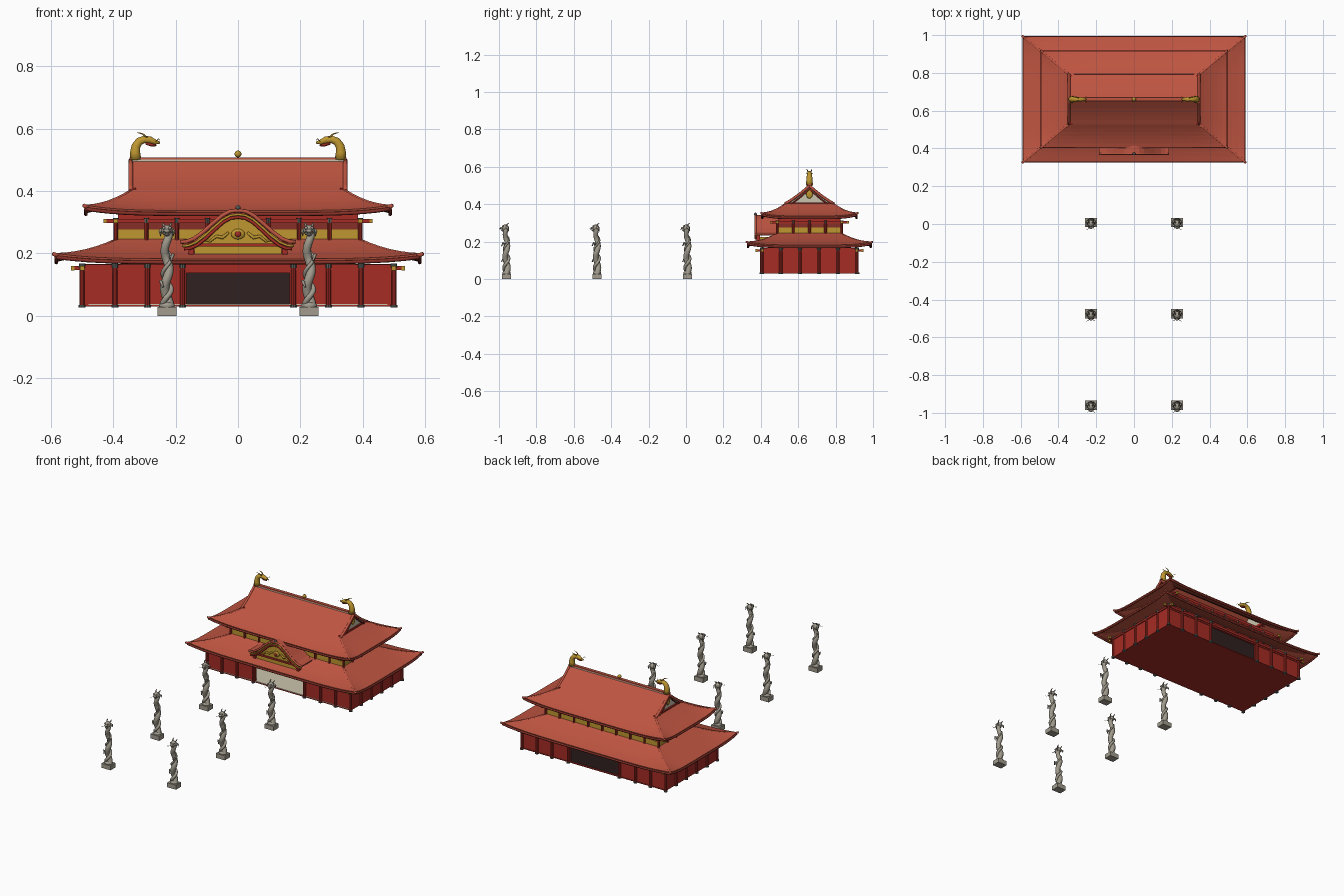
import bpy, bmesh, math
from mathutils import Vector

if "Cube" in bpy.data.objects:
    bpy.data.objects.remove(bpy.data.objects["Cube"])

Y = 0.66  # centre of the hall in y


def mat(name, r, g, b):
    m = bpy.data.materials.new(name)
    m.diffuse_color = (r, g, b, 1)
    m.use_nodes = True
    m.node_tree.nodes["Principled BSDF"].inputs["Base Color"].default_value = m.diffuse_color
    return m


ROOF = mat("roof_red", .52, .09, .053)
RED = mat("lacquer_red", .38, .025, .018)
TRIM = mat("dark_red", .24, .03, .02)
GOLD = mat("gold", .52, .31, .03)
STONE = mat("stone", .36, .33, .27)
DARK = mat("dark_wood", .03, .015, .015)
PALE = mat("pale_plaster", .6, .55, .42)
CAP = mat("bracket_grey", .09, .1, .09)


def finish(name, bm, m, thick=0, smooth=False):
    bmesh.ops.remove_doubles(bm, verts=bm.verts, dist=1e-5)
    bmesh.ops.recalc_face_normals(bm, faces=bm.faces)
    me = bpy.data.meshes.new(name)
    bm.to_mesh(me)
    bm.free()
    ob = bpy.data.objects.new(name, me)
    bpy.context.collection.objects.link(ob)
    me.materials.append(m)
    if smooth:
        me.shade_smooth()
    if thick:
        s = ob.modifiers.new("thickness", 'SOLIDIFY')
        s.thickness = thick
        s.offset = 0
    return ob


def box(name, x0, x1, y0, y1, z0, z1, m):
    bm = bmesh.new()
    bmesh.ops.create_cube(bm, size=1)
    for v in bm.verts:
        v.co = ((x0 + x1) / 2 + v.co.x * (x1 - x0), (y0 + y1) / 2 + v.co.y * (y1 - y0),
                (z0 + z1) / 2 + v.co.z * (z1 - z0))
    return finish(name, bm, m)


def ball(name, c, s, m):
    bm = bmesh.new()
    bmesh.ops.create_uvsphere(bm, u_segments=12, v_segments=8, radius=1)
    for v in bm.verts:
        v.co = Vector(c) + Vector((v.co.x * s[0], v.co.y * s[1], v.co.z * s[2]))
    return finish(name, bm, m, smooth=True)


def post(name, x, y, z0, z1, r, m):
    bm = bmesh.new()
    bmesh.ops.create_cone(bm, segments=10, radius1=r, radius2=r, depth=z1 - z0, cap_ends=True)
    bmesh.ops.translate(bm, verts=bm.verts, vec=(x, y, (z0 + z1) / 2))
    return finish(name, bm, m)


# tube through points, with a radius for each point (or one for all)
def tube(name, pts, r, m, sides=2):
    cu = bpy.data.curves.new(name, 'CURVE')
    cu.dimensions = '3D'
    cu.bevel_depth = 1
    cu.bevel_resolution = sides
    cu.use_fill_caps = True
    sp = cu.splines.new('POLY')
    sp.points.add(len(pts) - 1)
    for i, p in enumerate(pts):
        sp.points[i].co = (*p, 1)
        sp.points[i].radius = r[i] if isinstance(r, (list, tuple)) else r
    tmp = bpy.data.objects.new(name, cu)
    bm = bmesh.new()
    me = tmp.to_mesh()
    bm.from_mesh(me)
    tmp.to_mesh_clear()
    bpy.data.objects.remove(tmp)
    return finish(name, bm, m, smooth=True)


def sheet(bm, f, n, k):
    g = [[bm.verts.new(f(i / n, j / k)) for j in range(k + 1)] for i in range(n + 1)]
    for i in range(n):
        for j in range(k):
            bm.faces.new((g[i][j], g[i + 1][j], g[i + 1][j + 1], g[i][j + 1]))


# hipped skirt roof with swept-up corners, hip ridges and an eave edge
def skirt(name, ex, ey, ez, ix, iy, iz, lift):
    def at(t, s, side):
        w, d = ex + (ix - ex) * s, ey + (iy - ey) * s
        z = ez + (iz - ez) * (.6 * s + .4 * s * s) + lift * abs(t) ** 5 * (1 - s) ** 2
        return [(t * w, Y - d, z), (w, Y + t * d, z), (-t * w, Y + d, z), (-w, Y - t * d, z)][side]
    bm = bmesh.new()
    for side in range(4):
        sheet(bm, lambda u, s: at(2 * u - 1, s, side), 24, 6)
    finish(name, bm, ROOF, .01)
    for side in range(4):
        hip = [Vector(at(1, j / 6, side)) for j in range(7)]
        out = hip[0] + (hip[0] - hip[1]) * .3
        out.z = hip[0].z + .004
        tube(name + "_hip_ridge", [out] + hip, .0065, ROOF)
        tube(name + "_eave_edge", [Vector(at(i / 12 - 1, 0, side)) - Vector((0, 0, .007)) for i in range(25)], .006, TRIM)


skirt("lower_roof", .583, .328, .178, .39, .17, .242, .017)
skirt("upper_roof", .488, .252, .333, .343, .13, .40, .017)


# straight tie beams crossing at the corners, gold at the tips
def tie_frame(name, hx, hy, z, ov):
    for s in (-1, 1):
        box(name, -hx - ov, hx + ov, Y + s * hy - .006, Y + s * hy + .006, z - .006, z + .006, RED)
        box(name, s * hx - .006, s * hx + .006, Y - hy - ov, Y + hy + ov, z - .006, z + .006, RED)
        for q in (-1, 1):
            a = s * (hx + ov)
            b = Y + q * hy
            box(name + "_gold_tip", a - .005, a + .005, b - .007, b + .007, z - .007, z + .007, GOLD)
            a, b = s * hx, Y + q * (hy + ov)
            box(name + "_gold_tip", a - .007, a + .007, b - .005, b + .005, z - .007, z + .007, GOLD)


tie_frame("lower_tie_beam", .50, .253, .153, .03)
tie_frame("upper_tie_beam", .392, .172, .304, .035)

# lower storey: floor, walls, lintels, dark back screen
box("floor_slab", -.5, .5, Y - .255, Y + .255, .03, .035, RED)
box("floor_mat", -.48, .48, Y - .253, Y + .24, .035, .038, PALE)
box("ceiling", -.49, .49, Y - .25, Y + .25, .16, .166, TRIM)
box("back_screen", -.17, .17, Y + .238, Y + .244, .035, .145, DARK)
for s in (-1, 1):
    box("side_wall", s * .495 - .005, s * .495 + .005, Y - .25, Y + .25, .03, .165, RED)
    box("lintel", -.5, .5, Y + s * .249 - .006, Y + s * .249 + .006, .138, .165, RED)
    for q in (-1, 1):
        x0, x1 = sorted((q * .165, q * .5))
        box("bay_wall", x0, x1, Y + s * .247 - .005, Y + s * .247 + .005, .03, .15, RED)

# upper storey core
box("upper_wall", -.385, .385, Y - .165, Y + .165, .22, .335, RED)
box("upper_plinth_beam", -.392, .392, Y - .172, Y + .172, .225, .24, RED)
box("upper_head_beam", -.392, .392, Y - .172, Y + .172, .277, .297, TRIM)
box("upper_gold_panels", -.388, .388, Y - .168, Y + .168, .238, .28, GOLD)


def column(name, x, y, z0, z1, r):
    post(name, x, y, z0 + .006, z1, r, RED)
    post(name + "_foot", x, y, z0, z0 + .008, r * 1.35, CAP)
    post(name + "_capital", x, y, z1 - .007, z1 + .008, r * 1.25, CAP)


# columns around both storeys
for s in (-1, 1):
    for x in (-.5, -.395, -.29, -.178, .178, .29, .395, .5):
        column("lower_column", x, Y + s * .255, .026, .16, .0085)
    for i in range(1, 5):
        column("lower_column", s * .5, Y - .255 + .102 * i, .026, .16, .0085)
    for i in range(9):
        column("upper_column", -.392 + .098 * i, Y + s * .172, .23, .305, .007)
    for i in range(1, 4):
        column("upper_column", s * .392, Y - .172 + .086 * i, .23, .305, .007)

# upper gable roof, ridge beam, gable ends
bm = bmesh.new()
slope = lambda v: .497 - .097 * (1.25 * v - .25 * v * v)
for s in (-1, 1):
    sheet(bm, lambda u, v: (-.345 + .69 * u, Y + s * .13 * v, slope(v)), 1, 6)
finish("gable_roof", bm, ROOF, .008)
box("main_ridge", -.345, .345, Y - .008, Y + .008, .49, .503, PALE)
box("ridge_cap", -.348, .348, Y - .01, Y + .01, .501, .508, ROOF)
for s in (-1, 1):
    bm = bmesh.new()
    bm.faces.new([bm.verts.new((s * .332, Y + a, z)) for a, z in ((-.125, .40), (.125, .40), (0, .492))])
    finish("gable_panel", bm, PALE, .004)
    box("gable_sill", s * .335 - .008, s * .335 + .008, Y - .13, Y + .13, .395, .41, RED)
    ball("gable_gold_pendant", (s * .338, Y, .455), (.006, .018, .024), GOLD)
    for q in (-1, 1):
        tube("verge_ridge", [(s * .344, Y + q * .132 * j / 6, slope(j / 6) + .002) for j in range(7)], .0075, ROOF)
        tube("verge_board", [(s * .345, Y + q * .122 * j / 6, slope(j / 6) - .014) for j in range(7)], .004, RED)

    # gold ridge-end beasts looking inwards
    P = [(.328, .50), (.330, .525), (.327, .545), (.316, .560), (.300, .566), (.282, .564), (.264, .557), (.250, .555)]
    tube("ridge_beast_neck", [(s * x, Y, z) for x, z in P], [.019, .017, .015, .0135, .0125, .012, .008, .003], GOLD, 3)
    tube("ridge_beast_jaw", [(s * .295, Y, .556), (s * .277, Y, .549), (s * .262, Y, .546)], [.007, .006, .002], RED)
    for q in (-1, 1):
        tube("ridge_beast_horn", [(s * .292, Y + q * .007, .572), (s * .305, Y + q * .012, .583), (s * .322, Y + q * .014, .588)], [.003, .0025, .001], GOLD)
        tube("ridge_beast_whisker", [(s * .265, Y + q * .006, .558), (s * .255, Y + q * .014, .568), (s * .25, Y + q * .018, .562)], .001, GOLD)
ball("ridge_jewel", (0, Y, .519), (.011, .011, .011), GOLD)

# front porch gable with an undulating roof line
half = [(0, .338), (.025, .335), (.05, .322), (.08, .297), (.11, .270), (.14, .248), (.165, .238), (.185, .237)]
line = [(-x, z) for x, z in half[:0:-1]] + half
yf = .372
bm = bmesh.new()
for (a, za), (b, zb) in zip(line, line[1:]):
    bm.faces.new([bm.verts.new(p) for p in ((a, yf, za), (b, yf, zb), (b, .50, zb), (a, .50, za))])
finish("porch_roof", bm, ROOF, .007)
for dz, k, r, m in ((0, 1, .0065, ROOF), (-.013, .97, .004, GOLD), (-.022, .94, .005, RED)):
    tube("porch_verge", [(x * k, yf, z + dz) for x, z in line], r, m)
bm = bmesh.new()
bm.faces.new([bm.verts.new((x * .92, .385, z - .016)) for x, z in line])
finish("porch_gable_panel", bm, GOLD, .004)
box("porch_beam", -.16, .16, .376, .392, .222, .232, RED)
box("porch_gold_frieze", -.14, .14, .383, .47, .188, .224, GOLD)
for s in (-1, 1):
    box("porch_post", s * .15 - .009, s * .15 + .009, .377, .395, .185, .24, RED)
    tube("porch_scroll", [(s * (.03 + .02 * i), .381, .262 - .006 * i + .005 * (-1) ** i) for i in range(5)], [.004, .006, .005, .004, .002], GOLD)
ball("porch_rosette", (0, .380, .262), (.022, .007, .017), GOLD)
ball("porch_rosette_centre", (0, .374, .262), (.010, .005, .009), RED)
ball("porch_finial", (0, yf, .347), (.008, .008, .008), CAP)


# stone pillars, each a pair of coiled beasts' bodies rising to a horned head
def coil(px, py, r, turns, z0, z1, ph, n=48):
    return [(px + r * math.cos(ph + turns * 2 * math.pi * i / n),
             py + r * math.sin(ph + turns * 2 * math.pi * i / n), z0 + (z1 - z0) * i / n) for i in range(n + 1)]


for px in (-.228, .228):
    for py in (.008, -.476, -.96):
        box("pillar_base", px - .031, px + .031, py - .025, py + .025, 0, .028, STONE)
        ball("pillar_rock", (px, py, .032), (.026, .022, .014), STONE)
        tube("pillar_body", coil(px, py, .007, 2, .03, .268, 0), [.0165 - .004 * i / 48 for i in range(49)], STONE, 3)
        tube("pillar_coil", coil(px, py, .0135, 2, .035, .235, math.pi), [.010 - .006 * i / 48 for i in range(49)], STONE, 2)
        ball("pillar_head", (px, py - .006, .274), (.018, .019, .018), STONE)
        ball("pillar_snout", (px, py - .024, .272), (.010, .012, .007), STONE)
        ball("pillar_jaw", (px, py - .018, .259), (.008, .011, .004), STONE)
        for s in (-1, 1):
            ball("pillar_eye", (px + s * .010, py - .020, .282), (.005, .005, .005), STONE)
            tube("pillar_horn", [(px + s * .008, py - .004, .285), (px + s * .013, py + .006, .295), (px + s * .012, py + .014, .30)], [.004, .003, .001], STONE)
            tube("pillar_whisker", [(px + s * .008, py - .031, .272), (px + s * .018, py - .036, .264), (px + s * .022, py - .038, .27)], .001, STONE)
            tube("pillar_mane", [(px + s * .014, py, .278), (px + s * .022, py + .008, .27), (px + s * .02, py + .012, .255)], [.006, .005, .001], STONE)
            z = .185 if s > 0 else .10
            tube("pillar_leg", [(px + s * .012, py - .01, z), (px + s * .02, py - .018, z + .01), (px + s * .012, py - .026, z - .008)], [.007, .005, .003], STONE)
